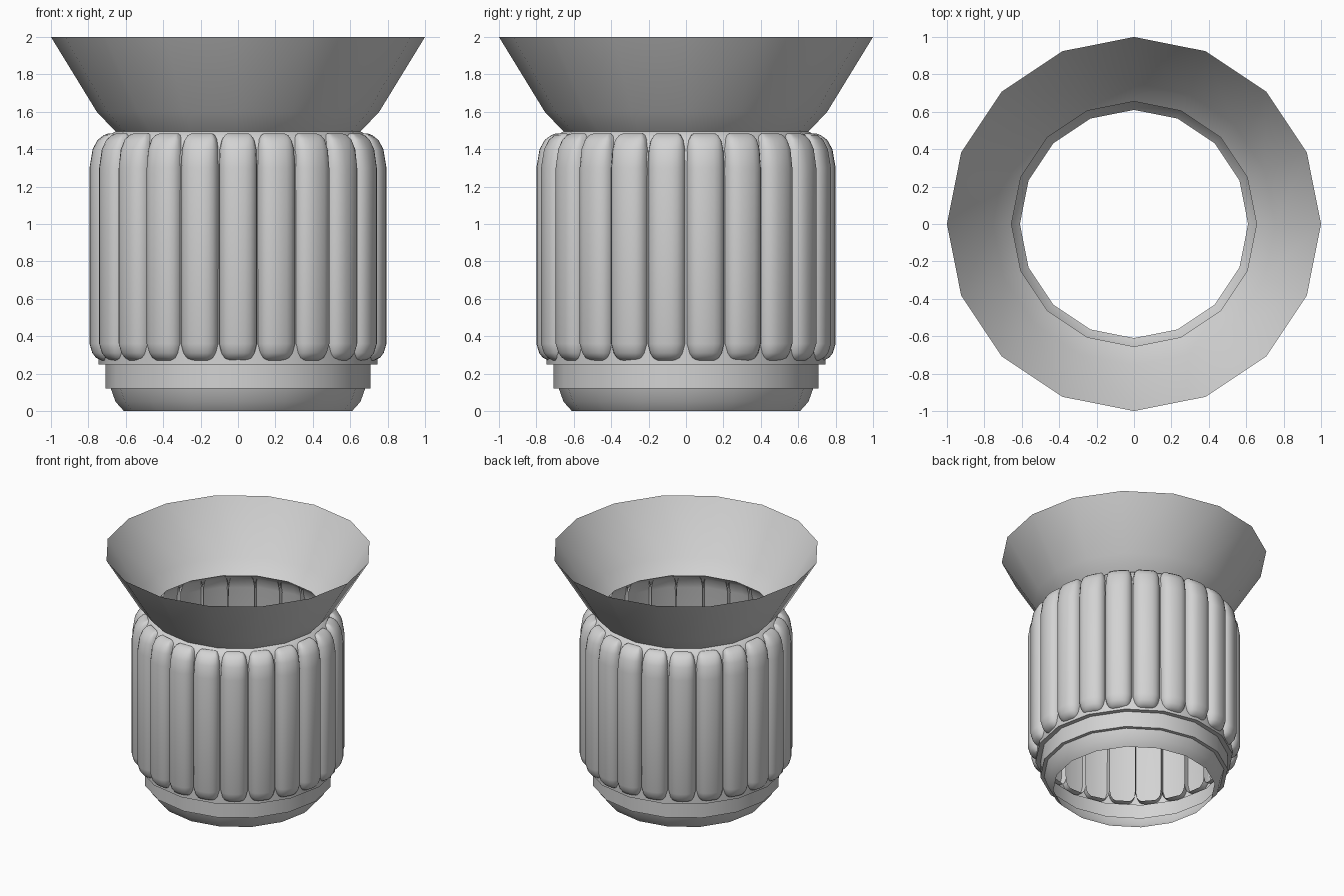
import bpy, bmesh, math
from mathutils import Matrix

cube = bpy.data.objects.get("Cube")
if cube:
    bpy.data.objects.remove(cube, do_unlink=True)

GREY = (0.65, 0.65, 0.65, 1)
grey = bpy.data.materials.new("light_grey")
grey.use_nodes = True
grey.diffuse_color = GREY
grey.node_tree.nodes["Principled BSDF"].inputs["Base Color"].default_value = GREY


def finish(name, bm, angle=35):
    mesh = bpy.data.meshes.new(name)
    bm.to_mesh(mesh)
    bm.free()
    mesh.materials.append(grey)
    obj = bpy.data.objects.new(name, mesh)
    bpy.context.collection.objects.link(obj)
    bpy.ops.object.select_all(action='DESELECT')
    obj.select_set(True)
    bpy.context.view_layer.objects.active = obj
    bpy.ops.object.shade_smooth_by_angle(angle=math.radians(angle))


def loft(bm, rings, closed=True):
    """Join rows of points with quads."""
    rows = [[bm.verts.new(p) for p in ring] for ring in rings]
    for a, b in zip(rows, rows[1:]):
        n = len(a)
        for i in range(n if closed else n - 1):
            j = (i + 1) % n
            bm.faces.new((a[i], a[j], b[j], b[i]))
    return rows


def lathe(name, profile, sides=16):
    """Open thin shell turned about the z axis."""
    bm = bmesh.new()
    turn = [math.tau * i / sides for i in range(sides)]
    loft(bm, [[(r * math.cos(t), r * math.sin(t), z) for t in turn] for r, z in profile])
    finish(name, bm)


# Turned shells: base, body between the ribs, and flared rim
lathe("base", [(0.61, 0), (0.655, 0.05), (0.68, 0.12), (0.708, 0.12),
               (0.708, 0.25), (0.745, 0.25)])
lathe("body", [(0.745, 0.25), (0.74, 1.36), (0.715, 1.44), (0.69, 1.475), (0.655, 1.495)])
lathe("flared_rim", [(0.655, 1.495), (0.67, 1.51), (0.755, 1.6), (1.0, 2.0)])

# Ribs: half tubes open towards the body, tapered ends (height, half width, outer radius)
RIBS, BACK, STEPS, WIDTH = 22, 0.68, 10, 0.103
ROWS = [(0.27, 0.055, 0.735), (0.285, 0.075, 0.765), (0.31, 0.09, 0.785),
        (0.36, WIDTH, 0.8), (1.3, WIDTH, 0.8), (1.4, 0.098, 0.783),
        (1.45, 0.086, 0.755), (1.475, 0.07, 0.72), (1.485, 0.055, 0.695)]


def rib_section(z, w, outer):
    shoulder = min(0.715, outer - 0.01)
    side = min(0.096, w)
    pts = [(side, BACK, z)]
    for i in range(STEPS + 1):
        t = math.pi * i / STEPS
        c, s = math.cos(t), math.sin(t)
        x = math.copysign(w * abs(c) ** 0.85, c)
        pts.append((x, shoulder + (outer - shoulder) * max(s, 0) ** 0.85, z))
    return pts + [(-side, BACK, z)]


bm = bmesh.new()
for k in range(RIBS):
    rows = loft(bm, [rib_section(*row) for row in ROWS], closed=False)
    bm.faces.new(list(reversed(rows[0])))
    bm.faces.new(rows[-1])
    spin = Matrix.Rotation(math.tau * k / RIBS, 4, 'Z')
    bmesh.ops.transform(bm, matrix=spin, verts=[v for row in rows for v in row])
bmesh.ops.recalc_face_normals(bm, faces=bm.faces)
finish("ribs", bm, 50)
